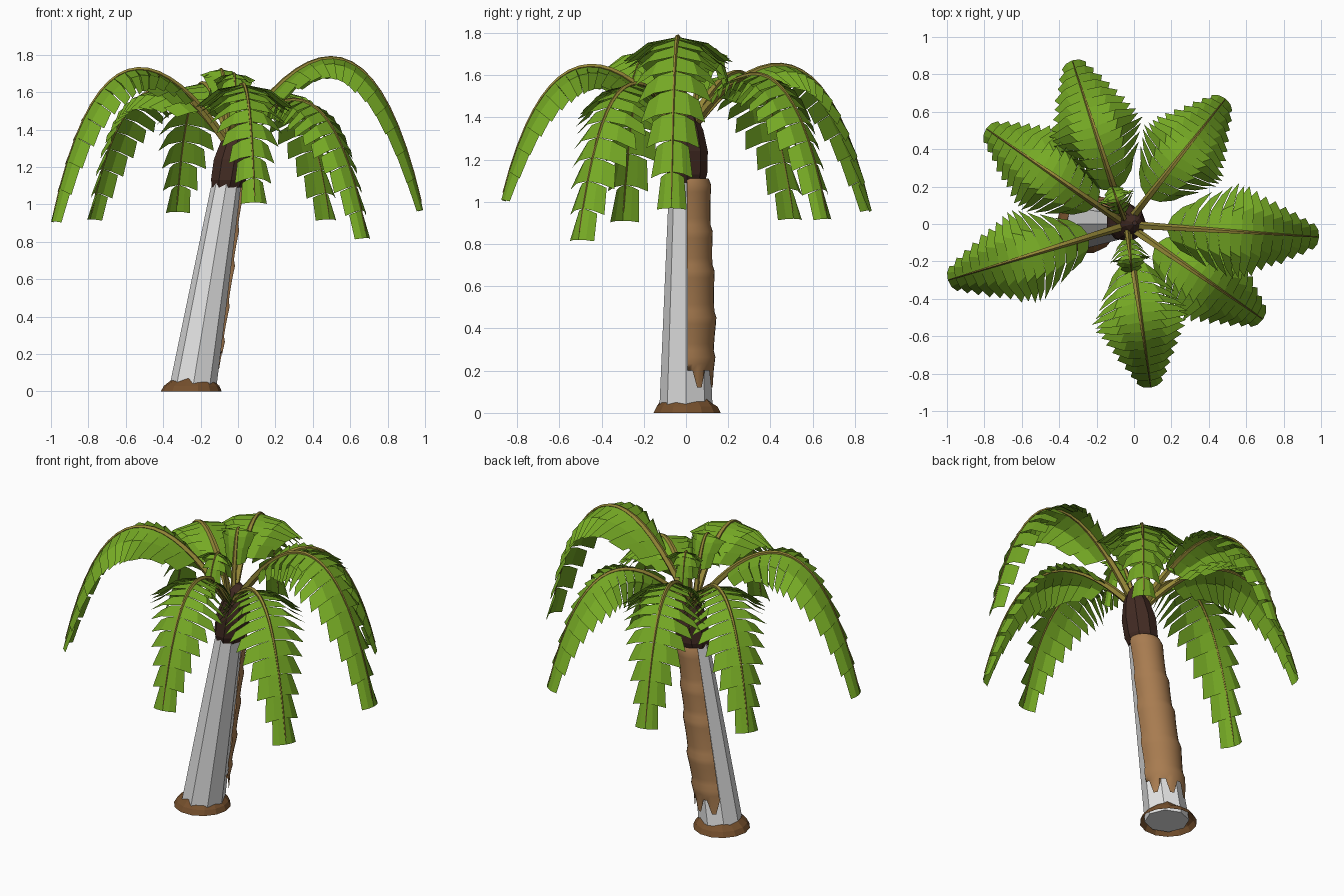
import bpy, bmesh, math, random
from mathutils import Vector

if "Cube" in bpy.data.objects:
    bpy.data.objects.remove(bpy.data.objects["Cube"])

random.seed(4)


def material(name, rgb):
    m = bpy.data.materials.new(name)
    m.diffuse_color = (*rgb, 1)
    m.use_nodes = True
    m.node_tree.nodes["Principled BSDF"].inputs["Base Color"].default_value = m.diffuse_color
    return m


GREEN = material("leaf green", (0.18, 0.40, 0.018))
OLIVE = material("stem olive", (0.31, 0.25, 0.04))
BARK = material("bark tan", (0.39, 0.20, 0.08))
SOIL = material("root brown", (0.18, 0.08, 0.026))
DARK = material("crown dark brown", (0.055, 0.024, 0.017))
GREY = material("trunk grey", (0.78, 0.78, 0.78))


def finish(name, bm, mat, smooth=False):
    me = bpy.data.meshes.new(name)
    bm.to_mesh(me)
    bm.free()
    me.materials.append(mat)
    for p in me.polygons:
        p.use_smooth = smooth
    ob = bpy.data.objects.new(name, me)
    bpy.context.collection.objects.link(ob)
    return ob


def loft(name, rings, mat, closed=True, caps=True, smooth=False):
    """Skin a list of point rings."""
    bm = bmesh.new()
    vs = [[bm.verts.new(p) for p in ring] for ring in rings]
    n = len(vs[0])
    for a, b in zip(vs, vs[1:]):
        for i in range(n if closed else n - 1):
            j = (i + 1) % n
            bm.faces.new((a[i], a[j], b[j], b[i]))
    if caps:
        bm.faces.new(vs[0][::-1])
        bm.faces.new(vs[-1])
    if closed and caps:
        bmesh.ops.recalc_face_normals(bm, faces=bm.faces)
    return finish(name, bm, mat, smooth)


def axis_x(z):
    return -0.245 + 0.165 * z


def trunk_r(z):
    return 0.127 - 0.043 * z


def circle(cx, cy, z, r, n, jag=0.0):
    return [(cx + r * math.cos(2 * math.pi * i / n), cy + r * math.sin(2 * math.pi * i / n),
             z + random.uniform(-jag, jag)) for i in range(n)]


# Leaning grey trunk core
loft("trunk_core", [circle(axis_x(z), 0, z, trunk_r(z), 8) for z in (0.01, 1.16)], GREY)

# Flared root collar with a ragged upper rim
loft("root_collar", [circle(-0.25, 0.005, 0, 0.163, 14), circle(-0.248, 0.005, 0.03, 0.148, 14),
                     circle(-0.24, 0.004, 0.058, 0.119, 14, 0.012)], SOIL, caps=False)

# Bark shell on the back right of the trunk, with ringed swellings
rows = []
for k in range(31):
    z = 0.17 + 0.94 * k / 30
    grow = min(1, 0.1 + (z - 0.17) * 3.5)
    ring = 0.011 * ((z - 0.08) / 0.2 % 1) ** 2
    row = []
    for i in range(13):
        a = math.radians(3 + 130 * i / 12)
        r = trunk_r(z) + 0.004 + grow * (0.005 + 0.019 * max(0, math.sin(a))) + ring
        zz = z + (0.05 * (-1) ** (i // 2) if k == 0 else 0)
        row.append((axis_x(z) + r * math.cos(a), r * math.sin(a), zz))
    rows.append(row)
loft("bark_shell", rows, BARK, closed=False, caps=False, smooth=True)

# Dark crown bulb
loft("crown", [circle(axis_x(z) - 0.005 + dx, 0.005, z, r, 9) for z, r, dx in
               ((1.09, 0.082, 0.01), (1.13, 0.097, 0.01), (1.24, 0.1, 0.01),
                (1.34, 0.078, 0.012), (1.41, 0.045, 0.015), (1.45, 0.012, 0.015))], DARK)


def bezier(p, t):
    s = 1 - t
    return p[0] * s**3 + p[1] * 3 * s * s * t + p[2] * 3 * s * t * t + p[3] * t**3


WIDTH = [(0.0, 0.13), (0.1, 0.21), (0.3, 0.28), (0.5, 0.255), (0.75, 0.165), (1.0, 0.06)]


def leaf_width(u):
    for (a, wa), (b, wb) in zip(WIDTH, WIDTH[1:]):
        if u <= b:
            return wa + (wb - wa) * (u - a) / (b - a)
    return WIDTH[-1][1]


def frond(name, tip, peak, scale=1.0, count=14):
    base = Vector((-0.04, -0.005, 0))
    tip = Vector(tip)
    out = Vector((tip.x - base.x, tip.y - base.y, 0))
    reach = out.length
    out.normalize()
    side = Vector((-out.y, out.x, 0))
    z0 = 1.34
    zc = (peak - 0.166 * z0 - 0.091 * tip.z) / 0.742
    ctrl = [base + out * r + Vector((0, 0, z)) for r, z in
            ((0.03, z0), (0.43 * reach, zc), (0.78 * reach, zc), (reach, tip.z))]

    def frame(t):
        tan = (bezier(ctrl, min(t + 0.01, 1)) - bezier(ctrl, max(t - 0.01, 0))).normalized()
        return bezier(ctrl, t), tan, tan.cross(side).normalized()

    # stem
    rings = []
    for k in range(19):
        t = k / 18 * 0.985
        p, tan, nor = frame(t)
        r = (0.02 * (1 - t) ** 1.4 + 0.0035) * (0.5 + 0.5 * scale)
        rings.append([p + (side * math.cos(a) + nor * math.sin(a)) * r
                      for a in (2 * math.pi * i / 5 for i in range(5))])
    loft(name + "_stem", rings, OLIVE)

    # drooping blade made of saw-toothed leaflets on both sides
    bm = bmesh.new()
    t0 = 0.15

    def point(t, w, s, sweep, drop):
        p, tan, nor = frame(t)
        half = w / 2
        a, b = math.radians(11), math.radians(37)
        mid = p + side * s * half * math.cos(a) - nor * half * math.sin(a) + tan * sweep * 0.4
        mid -= nor * drop * 0.5
        end = mid + side * s * half * math.cos(b) - nor * (half * math.sin(b) + drop * 0.5) + tan * sweep * 0.6
        return p, mid, end

    for s in (1, -1):
        for i in range(count):
            u0, u1 = i / count, (i + 1) / count
            sweep = 0.05 * scale * (1 - u0 * 0.7)
            w = leaf_width((u0 + u1) / 2) * scale * random.uniform(0.97, 1.03)
            a = point(t0 + (1 - t0) * u0, w * 0.82, s, sweep * 0.8, 0.022 * scale)
            b = point(t0 + (1 - t0) * u1, w * 1.05, s, sweep if i < count - 1 else 0, 0)
            va, vb = [bm.verts.new(p) for p in a], [bm.verts.new(p) for p in b]
            for j in range(2):
                f = (va[j], vb[j], vb[j + 1], va[j + 1])
                bm.faces.new(f if s < 0 else f[::-1])
    finish(name + "_blade", bm, GREEN)


# Seven large fronds and two young ones
for k, (tip, peak) in enumerate([
        ((0.99, -0.07, 0.97), 1.78), ((0.49, 0.67, 0.92), 1.60),
        ((-0.33, 0.875, 0.96), 1.645), ((-0.79, 0.51, 0.92), 1.61),
        ((-0.995, -0.30, 0.91), 1.72), ((0.09, -0.875, 1.01), 1.64),
        ((0.69, -0.51, 0.82), 1.55)]):
    frond(f"frond_{k + 1}", tip, peak)
frond("young_frond_back", (-0.12, 0.21, 1.50), 1.71, 0.42, 8)
frond("young_frond_front", (-0.01, -0.28, 1.46), 1.69, 0.44, 8)
